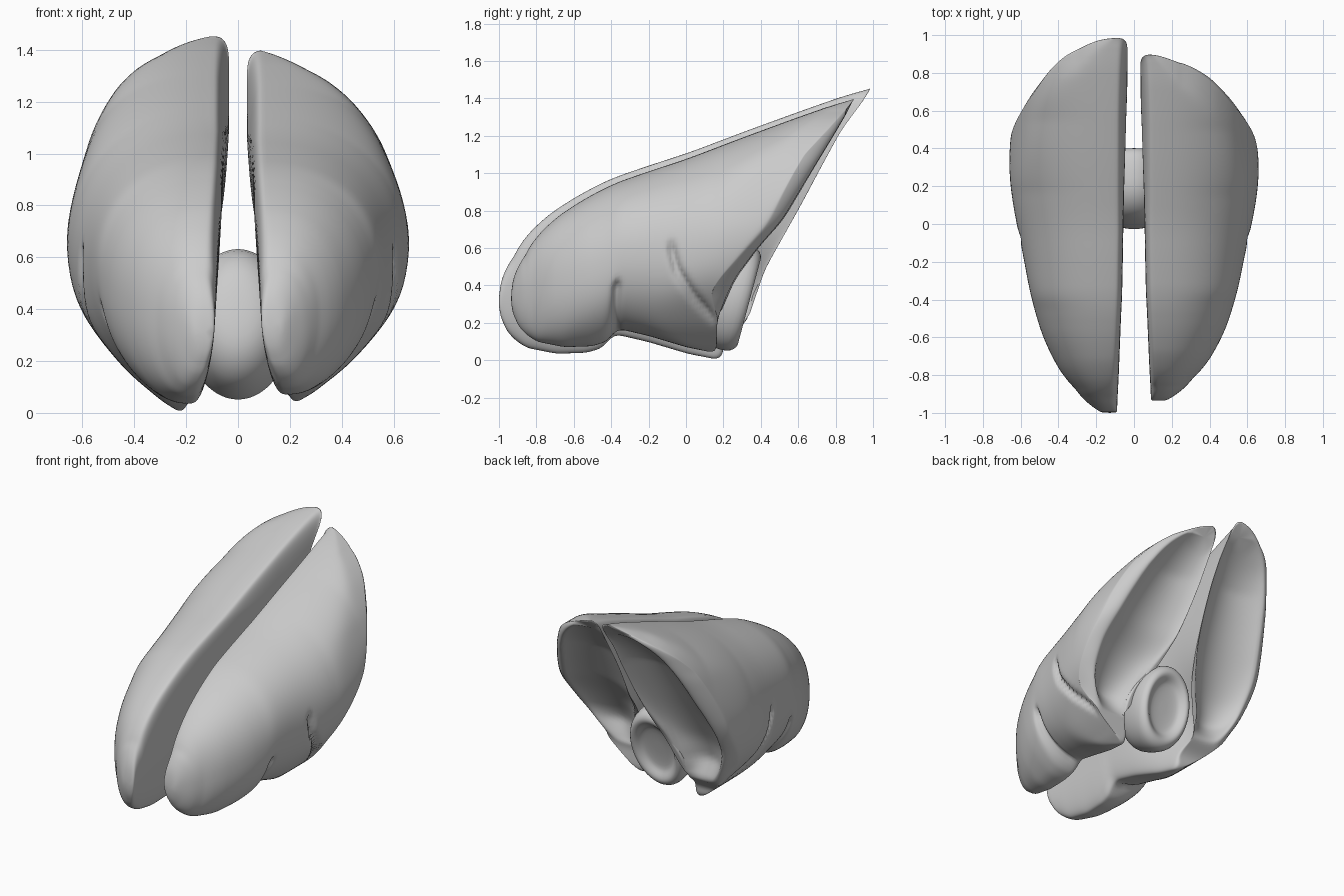
import bpy, bmesh, math
from mathutils import Vector, Matrix

if "Cube" in bpy.data.objects:
    bpy.data.objects.remove(bpy.data.objects["Cube"])

tissue = bpy.data.materials.new("light_grey")
tissue.diffuse_color = (0.6, 0.6, 0.6, 1)
tissue.use_nodes = True
tissue.node_tree.nodes["Principled BSDF"].inputs["Base Color"].default_value = tissue.diffuse_color


def lerp(knots, t):
    if t <= knots[0][0]:
        return knots[0][1]
    for (a, va), (b, vb) in zip(knots, knots[1:]):
        if t <= b:
            return va + (vb - va) * (t - a) / (b - a)
    return knots[-1][1]


def smooth(knots, t, r=0.08):
    # window shrinks near both ends so the tips keep their shape
    t = max(knots[0][0], min(knots[-1][0], t))
    r = min(r, t - knots[0][0], knots[-1][0] - t)
    return sum(lerp(knots, t + r * k / 4) for k in range(-4, 5)) / 9


def seg_dist(p, path):
    best = 9
    for a, b in zip(path, path[1:]):
        a, b = Vector(a), Vector(b)
        u = max(0, min(1, (p - a).dot(b - a) / (b - a).length_squared))
        best = min(best, (p - a.lerp(b, u)).length)
    return best


# lobe profiles along y: upper edge, lower edge, outer width
TOP = [(-.935, .36), (-.93, .42), (-.9, .51), (-.85, .6), (-.75, .72), (-.6, .83), (-.4, .94),
       (-.2, 1.01), (0, 1.075), (.3, 1.19), (.6, 1.3), (.8, 1.37), (.92, 1.4)]
LOW = [(-.935, .3), (-.92, .22), (-.87, .15), (-.8, .1), (-.65, .07), (-.5, .075), (-.42, .1),
       (-.385, .15), (-.35, .165), (-.2, .13), (0, .07), (.15, .04), (.5, .3), (.92, 1.25)]
WIDE = [(-.935, .17), (-.9, .23), (-.83, .32), (-.65, .45), (-.4, .54), (-.1, .6), (.1, .65),
        (.3, .68), (.58, .64), (.72, .57), (.83, .47), (.92, .24)]
INNER = [(.05, .125), (.2, .1), (.5, .08), (.7, .065), (.9, .045), (1.05, .035)]
# widest outline by height
RIM_LOW = [(.03, .21), (.12, .36), (.28, .52), (.45, .64), (.65, .69), (.87, .63)]
RIM_R = RIM_LOW + [(1.1, .53), (1.28, .37), (1.36, .21), (1.41, .05)]
RIM_L = RIM_LOW + [(1.1, .55), (1.28, .42), (1.36, .27), (1.41, .06)]
# rear face by height
REAR_R = [(0, .165), (.21, .165), (.43, .26), (.6, .385), (.75, .52), (.95, .64), (1.2, .79), (1.4, .905)]
REAR_L = [(0, .17), (.15, .18), (.22, .29), (.49, .38), (.815, .56), (1.19, .76), (1.4, .915)]
FISSURES = [[(-.08, .6), (-.05, .48), (.04, .34), (.15, .22)],
            [(-.37, .4), (-.375, .28), (-.37, .14)]]


def inner_wall(y, z):
    cavity = math.exp(-((y - .27) / .27) ** 2 - ((z - .33) / .27) ** 2)
    return smooth(INNER, z) + .14 * cavity


def rear_cut(x, z, rim, rear):
    # slanted face, gently dished, with an outer lip that rolls forward
    u = max(0, min(1, (z - .22) / 1.17))
    xi, xr = inner_wall(.3, z), smooth(rim, z)
    v = max(0, min(1, (x - xi) / max(.02, xr - xi)))
    ramp = min(1, u / .12) * min(1, (1 - u) / .25)
    w = min(1, v / .82)
    lip = max(0, v - .8) / .2
    return smooth(rear, z, .04) - ramp * (.1 * (4 * w * (1 - w)) ** .8 + .1 * lip ** 2)


def soft_min(a, b, k=.014):
    m = min(a, b)
    return m - k * math.log(math.exp(-(a - m) / k) + math.exp(-(b - m) / k))


def finish(bm, name):
    bmesh.ops.remove_doubles(bm, verts=bm.verts, dist=.0002)
    bmesh.ops.recalc_face_normals(bm, faces=bm.faces)
    me = bpy.data.meshes.new(name)
    bm.to_mesh(me)
    bm.free()
    me.materials.append(tissue)
    ob = bpy.data.objects.new(name, me)
    bpy.context.collection.objects.link(ob)
    for p in me.polygons:
        p.use_smooth = True
    return ob


def skin(bm, rings):
    n = len(rings[0])
    for a, b in zip(rings, rings[1:]):
        for i in range(n):
            j = (i + 1) % n
            bm.faces.new((a[i], a[j], b[j], b[i]))
    for r in (rings[0], rings[-1]):
        c = Vector()
        for v in r:
            c += v.co / n
        c = bm.verts.new(c)
        for i in range(n):
            bm.faces.new((r[i], r[(i + 1) % n], c))


def lobe(name, rim, rear, place):
    bm = bmesh.new()
    rings, rows, n = [], 150, 112
    for k in range(rows + 1):
        t = k / rows
        t = .6 * t + .4 * (1 - math.cos(math.pi * t)) / 2   # denser at the ends
        y = -.935 + 1.855 * t
        zt, zb, w = smooth(TOP, y), smooth(LOW, y, .025), smooth(WIDE, y, .12)
        zm, h = (zt + zb) / 2, (zt - zb) / 2
        ring = []
        for i in range(n):
            a = 2 * math.pi * i / n
            c, s = math.cos(a), math.sin(a)
            z = zm + h * math.copysign(abs(s) ** .92, s)
            xi = inner_wall(y, z)
            r = max(.01, min(.07, (w - xi) * .4))
            if c > 0:
                x = xi + r + max(.01, w - xi - r) * c ** .92
                x = max(xi + r * .6, soft_min(x, smooth(rim, z), .02))
                gap = max(0, min(1, (rear_cut(x, z, rim, rear) - y) / .05))
                for f in FISSURES:          # creases between the lobes
                    g = math.exp(-(seg_dist(Vector((y, z)), f) / .014) ** 2)
                    g *= min(1, c / .15) * gap
                    x -= .04 * g * (.3 + c)
                    z += .02 * g * (1 if z < zm else 0)
            else:
                x = xi + r * (1 - abs(c) ** .6)
            y2 = soft_min(y, rear_cut(x, z, rim, rear))
            ring.append(bm.verts.new(place(x, y2, z)))
        rings.append(ring)
    skin(bm, rings)
    ob = finish(bm, name)
    mod = ob.modifiers.new("soften", 'SMOOTH')
    mod.factor, mod.iterations = .5, 3


lobe("right_lobe", RIM_R, REAR_R, lambda x, y, z: (x, y, z))
# the left side is mirrored, slightly larger and reaches further back
lobe("left_lobe", RIM_L, REAR_L, lambda x, y, z: (-x, y * 1.08 + .01, z * 1.068 - .04))

# rounded core between the lobes, with a dished end facing back and down
PROFILE = [(-.28, .03), (-.275, .1), (-.25, .17), (-.18, .23), (-.1, .25), (0, .26), (.05, .25),
           (.075, .225), (.08, .2), (.065, .175), (.045, .155), (.035, .13), (.03, .06)]
bm = bmesh.new()
tilt = Matrix.Translation((0, .265, .335)) @ Matrix.Rotation(math.radians(-15), 4, 'X')
skin(bm, [[bm.verts.new(tilt @ Vector((r * .8 * math.cos(2 * math.pi * i / 64), t,
                                       r * 1.13 * math.sin(2 * math.pi * i / 64))))
           for i in range(64)] for t, r in PROFILE])
core = finish(bm, "central_core")
sub = core.modifiers.new("round", 'SUBSURF')
sub.levels = sub.render_levels = 1
